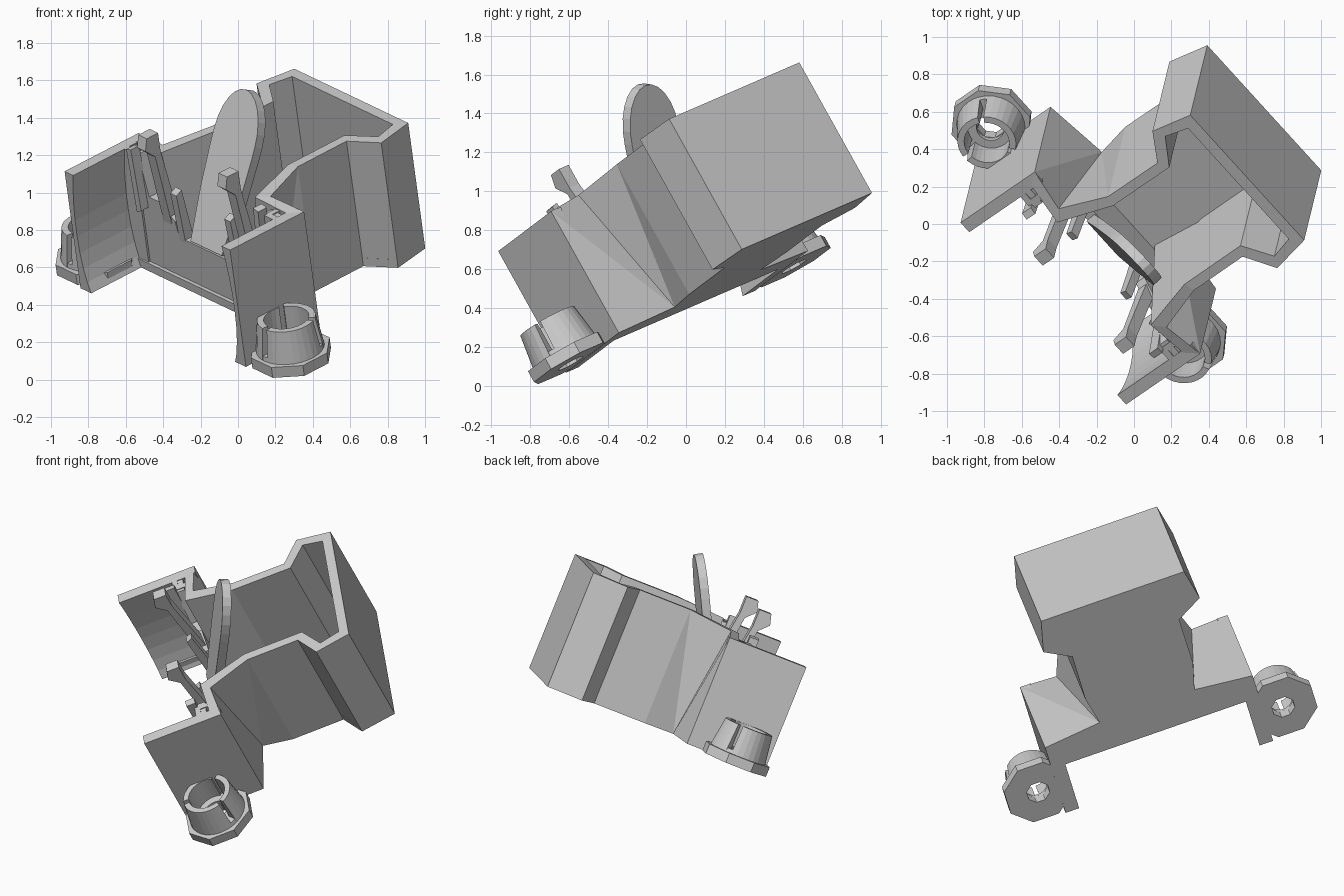
import bpy, bmesh
from math import sin, cos, pi, radians
from mathutils import Matrix, Vector

if "Cube" in bpy.data.objects:
    bpy.data.objects.remove(bpy.data.objects["Cube"])

# The whole part leans: build upright in a local frame, then tilt into place
V = Vector((0.641, -0.704, -0.305)).normalized()
W = Vector((-0.116, -0.485, 0.866))
W = (W - V * W.dot(V)).normalized()
U = W.cross(V)
TILT = Matrix((V, U, W)).transposed().to_4x4()
TILT.translation = V * -0.249 + W * 0.352


def finish(name, bm):
    bmesh.ops.recalc_face_normals(bm, faces=bm.faces)
    bm.transform(TILT)
    me = bpy.data.meshes.new(name)
    bm.to_mesh(me)
    bm.free()
    ob = bpy.data.objects.new(name, me)
    bpy.context.collection.objects.link(ob)
    return ob


def prism(name, pts, place, a, b):
    """Extrude a 2D outline between depths a and b; place maps (p, q, depth)."""
    bm = bmesh.new()
    lo = [bm.verts.new(place(p, q, a)) for p, q in pts]
    hi = [bm.verts.new(place(p, q, b)) for p, q in pts]
    bm.faces.new(lo)
    bm.faces.new(hi)
    n = len(pts)
    for i in range(n):
        j = (i + 1) % n
        bm.faces.new((lo[i], lo[j], hi[j], hi[i]))
    return finish(name, bm)


def skin(name, sections, closed, twisted=()):
    """Join a row of four-point sections into a solid band.
    twisted maps a span to the end (0 or 1) whose top starts the diagonal."""
    bm = bmesh.new()
    rows = [[bm.verts.new(p) for p in s] for s in sections]
    n = len(rows)
    for i in range(n if closed else n - 1):
        r, t = rows[i], rows[(i + 1) % n]
        for k in range(4):
            m = (k + 1) % 4
            if k == 0 and i in twisted:
                if twisted[i]:
                    tris = (r[0], r[1], t[1]), (r[0], t[1], t[0])
                else:
                    tris = (r[0], r[1], t[0]), (r[1], t[1], t[0])
                for tri in tris:
                    bm.faces.new(tri)
            else:
                bm.faces.new((r[k], r[m], t[m], t[k]))
    if not closed:
        bm.faces.new(rows[0])
        bm.faces.new(rows[-1])
    return finish(name, bm)


def tube(name, c, r0, r1, rin, z0, z1, n, a0=0, a1=360):
    """Tapered tube or arc of a tube."""
    full = a1 - a0 == 360
    secs = []
    for i in range(n if full else n + 1):
        t = radians(a0 + (a1 - a0) * i / n)
        d = Vector((cos(t), sin(t), 0))
        o = Vector((c[0], c[1], 0))
        secs.append([o + d * r + Vector((0, 0, z)) for r, z in
                     ((rin, z0), (r0, z0), (r1, z1), (rin, z1))])
    return skin(name, secs, full)


# Stepped wall: bottom outer, top outer, inner, height (right half)
half = [
    ((.69, .26), (.69, .26), (.63, .19), .72),
    ((.315, .305), (.45, .23), (.39, .17), .745),
    ((.357, .505), (.357, .505), (.298, .49), .77),
    ((.355, .85), (.355, .85), (.297, .885), .77),
    ((.52, .955), (.52, .955), (.455, .99), .77),
    ((.475, 1.184), (.475, 1.184), (.42, 1.122), .773),
]


def section(st, s):
    b, t, i, h = st
    ib = (min(i[0], b[0] - .05), max(i[1], .19)) if b != t else i
    return [(s * b[0], b[1], 0), (s * t[0], t[1], h),
            (s * i[0], i[1], h), (s * ib[0], ib[1], 0)]


skin("bin_wall", [section(h, 1) for h in half] +
     [section(h, -1) for h in reversed(half)], False,
     {0: 0, 1: 1, 9: 0, 10: 1})

# Floor plate
foot = [(.67, .12)] + [h[0] for h in half]
foot = [(x * .995, y - .002) for x, y in foot]
prism("bin_floor", foot + [(-x, y) for x, y in reversed(foot)],
      lambda p, q, d: (p, q, d), 0, .05)

# Front wall with a low middle, and its lip
wall = [(.66, .002), (.66, .715), (.52, .715), (.47, .47), (.38, .47),
        (.27, .39), (.25, .30)]
prism("front_wall", wall + [(-x, z) for x, z in reversed(wall)],
      lambda p, q, d: (p, d, q), .11, .17)
prism("front_lip", [(-.62, 0), (.62, 0), (.62, .05), (-.62, .05)],
      lambda p, q, d: (p, d, q), .09, .13)

# Tongue leaning back from the low wall
side = [(.13, 0), (.16, .3), (.17, .55)]
cap = [(.17 * cos(pi * i / 12), .62 + .27 * sin(pi * i / 12)) for i in range(13)]
outline = side + cap + [(-x, t) for x, t in reversed(side)]
prism("tongue", outline,
      lambda p, q, d: (p - .02, .13 + .46 * q + d * .86, .30 + .89 * q - d * .5),
      -.028, .028)

for s, tag in ((1, "right"), (-1, "left")):
    # Cheek with a hollowed inner face
    arc = [(.60, 0), (.622, .06), (.64, .14), (.652, .23), (.657, .33),
           (.656, .43), (.648, .54), (.636, .63), (.618, .72)]
    prism(tag + "_cheek", [(.69, .72), (.69, 0)] + arc,
          lambda p, q, d: (s * p, d, q), -.262, .26)

    # Square socket inside the back of the cheek
    tube(tag + "_socket", (s * .61, .17), .1, .1, .05, 0, .72, 4, 45, 405)

    # Slim guide strip beside the cheek
    prism(tag + "_guide", [(.49, .40), (.53, .38), (.55, .76), (.51, .77)],
          lambda p, q, d: (s * p, d, q), .06, .12)

    # Clip posts with hooked heads
    clip = [(.17, .36), (.11, .36), (.06, .80), (.0, .86), (.02, .93),
            (.10, .93), (.10, .82)]
    prism(tag + "_clip", clip, lambda p, q, d: (s * d, p, q), .30, .37)
    prism(tag + "_inner_clip", [(.17, .28), (.11, .28), (.09, .58), (.13, .60)],
          lambda p, q, d: (s * d, p, q), .20, .25)

    # Eight-sided ear with a split cup on it
    c = (s * .815, -.045)
    tube(tag + "_ear", c, .222, .222, .075, .001, .065, 8, 22.5, 382.5)
    tube(tag + "_cup_floor", c, .185, .18, .075, .06, .09, 24)
    for k in range(3):
        a = 38 + 120 * k
        tube(tag + "_cup_wall_%d" % k, c, .185, .158, .122, .06, .25, 9,
             a, a + 108)
